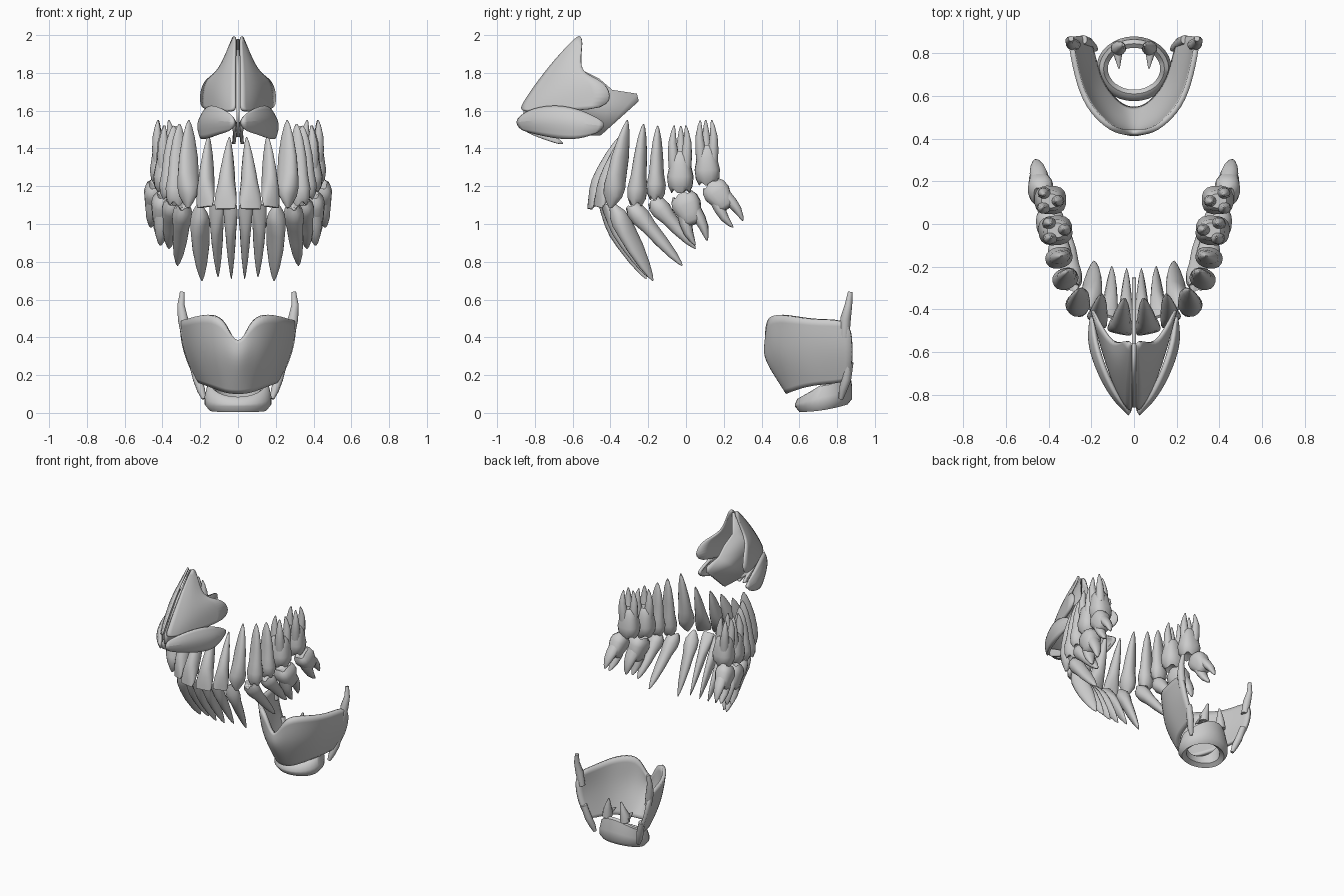
import bpy, bmesh, math
from mathutils import Vector as V

if "Cube" in bpy.data.objects:
    bpy.data.objects.remove(bpy.data.objects["Cube"])


def finish(name, bm, mirror=True, subsurf=0, thick=0):
    bmesh.ops.recalc_face_normals(bm, faces=bm.faces)
    me = bpy.data.meshes.new(name)
    bm.to_mesh(me)
    bm.free()
    ob = bpy.data.objects.new(name, me)
    bpy.context.collection.objects.link(ob)
    for p in me.polygons:
        p.use_smooth = True
    if mirror:
        m = ob.modifiers.new("mirror", 'MIRROR')
        m.merge_threshold = 0.002
    if subsurf:
        m = ob.modifiers.new("subsurf", 'SUBSURF')
        m.levels = m.render_levels = subsurf
    if thick:
        m = ob.modifiers.new("solid", 'SOLIDIFY')
        m.thickness, m.offset = thick, 0
    bpy.ops.object.select_all(action='DESELECT')
    bpy.context.view_layer.objects.active = ob
    ob.select_set(True)
    bpy.ops.object.shade_smooth_by_angle(angle=math.radians(50))
    return ob


def loft(bm, secs, n=14, power=1.0):
    """secs: (centre, side vector, depth vector, cusp vector)"""
    def sgn(v):
        return math.copysign(abs(v) ** power, v)
    rings = []
    for c, s, d, cusp in secs:
        ring = []
        for i in range(n):
            a = 2 * math.pi * (i + .5) / n
            ring.append(bm.verts.new(c + s * sgn(math.cos(a)) + d * sgn(math.sin(a))
                                     + cusp * -math.cos(4 * a)))
        rings.append(ring)
    for r, q in zip(rings, rings[1:]):
        for i in range(n):
            j = (i + 1) % n
            bm.faces.new((r[i], r[j], q[j], q[i]))
    bm.faces.new(rings[0])
    bm.faces.new(rings[-1])


def tube(bm, pts, radii, side=V((1, 0, 0)), flat=1.0):
    pts = [V(p) for p in pts]
    secs = []
    for i, (p, r) in enumerate(zip(pts, radii)):
        ax = (pts[min(i + 1, len(pts) - 1)] - pts[max(i - 1, 0)]).normalized()
        s = (side - ax * side.dot(ax)).normalized()
        secs.append((p, s * r, ax.cross(s) * r * flat, V()))
    loft(bm, secs, 10)


def patch(name, rows, thick, mirror=True):
    bm = bmesh.new()
    vs = [[bm.verts.new(p) for p in r] for r in rows]
    for r, q in zip(vs, vs[1:]):
        for i in range(len(r) - 1):
            bm.faces.new((r[i], r[i + 1], q[i + 1], q[i]))
    return finish(name, bm, mirror, 2, thick)


# Tooth shape: position along the axis, width, depth, cusp height
SHAPES = {
    "incisor": [(0, .9, .15, 0), (.08, 1, .4, 0), (.22, .92, .8, 0), (.36, .75, 1, 0),
                (.52, .64, .95, 0), (.75, .42, .7, 0), (.92, .2, .36, 0), (1, .05, .08, 0)],
    "canine": [(0, .15, .12, 0), (.05, .5, .35, 0), (.14, .95, .7, 0), (.24, 1, .95, 0),
               (.38, .78, 1, 0), (.58, .65, .92, 0), (.8, .42, .62, 0), (.94, .2, .3, 0), (1, .05, .06, 0)],
    "premolar": [(.06, .2, .2, 0), (.01, .6, .62, .025), (.08, .92, .9, 0), (.2, 1, 1, 0),
                 (.36, .76, .85, 0), (.6, .62, .75, 0), (.82, .42, .52, 0), (.95, .2, .25, 0), (1, .05, .06, 0)],
    "molar": [(.09, .25, .25, 0), (.02, .68, .68, .03), (.1, .92, .92, 0), (.24, 1, 1, 0),
              (.42, .8, .85, 0), (.55, .72, .75, 0), (.62, .5, .5, 0)],
}


def tooth(name, kind, face, crown, root, w, d, roots=()):
    crown, root = V(crown), V(root)
    ax = root - crown
    length = ax.length
    u = ax.normalized()
    f = math.radians(face)
    s = V((math.cos(f), math.sin(f), 0))
    s = (s - u * s.dot(u)).normalized()
    t = u.cross(s)
    if t.dot(V((math.sin(f), -math.cos(f), 0))) < 0:
        t = -t
    bm = bmesh.new()
    loft(bm, [(crown + ax * k, s * a * w / 2, t * b * d / 2, u * c * length)
              for k, a, b, c in SHAPES[kind]], 16, .75 if kind == "molar" else .9)
    for i, j in roots:
        secs = []
        for k, spread, r in ((.36, .42, .26), (.55, .5, .25), (.75, .56, .19), (.92, .5, .1), (1, .44, .03)):
            c = crown + ax * k + s * i * spread * w / 2 + t * j * spread * d / 2
            secs.append((c, s * r * w * .85, t * r * d * (1.4 if j == 0 else .85), V()))
        loft(bm, secs, 10)
    finish(name, bm)


# Upper and lower teeth, right side (mirrored to the left)
three = ((-1, .7), (1, .7), (0, -1))
two = ((-1, 0), (1, 0))
tooth("upper_central_incisor", "incisor", 12, (.068, -.51, 1.08), (.045, -.35, 1.46), .12, .1)
tooth("upper_lateral_incisor", "incisor", 32, (.175, -.465, 1.09), (.155, -.33, 1.47), .105, .095)
tooth("upper_canine", "canine", 52, (.265, -.40, 1.085), (.26, -.31, 1.55), .11, .12)
tooth("upper_first_premolar", "premolar", 68, (.325, -.265, 1.1), (.31, -.225, 1.53), .1, .125)
tooth("upper_second_premolar", "premolar", 75, (.355, -.16, 1.13), (.34, -.15, 1.52), .1, .13)
tooth("upper_first_molar", "molar", 86, (.37, -.03, 1.165), (.365, -.03, 1.52), .14, .16, three)
tooth("upper_second_molar", "molar", 92, (.39, .115, 1.205), (.4, .105, 1.55), .135, .15, three)
tooth("lower_central_incisor", "incisor", 8, (.04, -.455, 1.1), (.035, -.21, .71), .075, .09)
tooth("lower_lateral_incisor", "incisor", 25, (.115, -.435, 1.1), (.105, -.2, .72), .08, .09)
tooth("lower_canine", "canine", 48, (.205, -.395, 1.11), (.19, -.175, .7), .095, .115)
tooth("lower_first_premolar", "premolar", 64, (.29, -.295, 1.1), (.32, -.02, .78), .1, .105)
tooth("lower_second_premolar", "premolar", 72, (.345, -.175, 1.125), (.365, .05, .87), .105, .11)
tooth("lower_first_molar", "molar", 82, (.385, -.02, 1.16), (.415, .08, .9), .155, .135, two)
tooth("lower_second_molar", "molar", 86, (.43, .13, 1.215), (.462, .275, 1.0), .145, .12, two)

# Nasal septum: thin plate on the midline
bm = bmesh.new()
side = [(-.56, 1.98), (-.72, 1.82), (-.86, 1.61), (-.86, 1.54), (-.70, 1.46), (-.45, 1.47),
        (-.25, 1.65), (-.26, 1.69), (-.39, 1.71), (-.46, 1.77), (-.56, 1.82)]
bm.faces.new([bm.verts.new((0, y, z)) for y, z in side])
finish("nasal_septum", bm, mirror=False, thick=.018)

# Upper side cartilages of the nose
patch("upper_nose_cartilage", [
    [(.012, -.57, 2.0), (.022, -.555, 1.99), (.035, -.545, 1.96)],
    [(.015, -.70, 1.86), (.065, -.65, 1.85), (.10, -.57, 1.80)],
    [(.015, -.80, 1.73), (.10, -.69, 1.74), (.165, -.46, 1.77)],
    [(.015, -.86, 1.64), (.10, -.75, 1.65), (.195, -.40, 1.71)],
    [(.015, -.885, 1.59), (.10, -.76, 1.60), (.20, -.40, 1.60)]], .014)

# Lower wing cartilages of the nose, with the inner strip
patch("lower_nose_cartilage", [
    [(.02, -.87, 1.57), (.08, -.81, 1.61), (.14, -.68, 1.63), (.18, -.55, 1.60), (.19, -.44, 1.54)],
    [(.02, -.90, 1.54), (.11, -.82, 1.55), (.19, -.67, 1.55), (.225, -.53, 1.53), (.20, -.43, 1.52)],
    [(.02, -.87, 1.50), (.09, -.80, 1.48), (.16, -.67, 1.45), (.20, -.56, 1.45), (.19, -.46, 1.49)]], .02)
patch("inner_nose_strip", [
    [(.02, -.88, 1.57), (.016, -.78, 1.51), (.02, -.65, 1.44)],
    [(.02, -.88, 1.50), (.016, -.79, 1.46), (.025, -.64, 1.41)]], .018)

# Thyroid cartilage: two plates meeting at the front ridge
patch("thyroid_cartilage", [
    [(0, .43, .34), (0, .405, .29), (0, .47, .2), (0, .535, .105)],
    [(.06, .43, .47), (.07, .44, .33), (.06, .5, .2), (.06, .55, .11)],
    [(.12, .455, .525), (.14, .48, .35), (.12, .54, .22), (.11, .6, .13)],
    [(.22, .55, .515), (.22, .6, .36), (.19, .64, .23), (.16, .67, .15)],
    [(.27, .7, .49), (.26, .73, .36), (.22, .75, .24), (.19, .78, .16)],
    [(.30, .87, .50), (.29, .88, .36), (.25, .88, .25), (.21, .86, .17)]], .025)

# Thyroid horns, above and below
bm = bmesh.new()
tube(bm, [(.275, .84, .40), (.292, .845, .50), (.302, .86, .57), (.295, .87, .64)], [.025, .028, .02, .013])
tube(bm, [(.24, .865, .27), (.215, .85, .18), (.195, .83, .12), (.18, .82, .075)], [.022, .025, .022, .012])
finish("thyroid_horns", bm)

# Cricoid ring: low arch in front, tall plate at the back
bm = bmesh.new()
n, rings = 32, []
for i in range(n):
    a = 2 * math.pi * i / n
    cx, cy = math.cos(a), math.sin(a)
    back = (cy + 1) / 2
    lo = .005 + .04 * back ** 2
    hi = .085 + .07 * min(1, back * 2) + .08 * max(0, cy) ** 2
    mid = (lo + hi) / 2

    def at(r, z):
        return bm.verts.new((cx * (.135 + r), .728 + cy * (.11 + r), z))
    rings.append([at(-.012, lo + .02), at(.018, lo), at(.042, lo + .03), at(.042, mid),
                  at(.028, hi - .01), at(.008, hi), at(-.012, hi - .015)])
for i in range(n):
    r, q = rings[i], rings[(i + 1) % n]
    for j in range(7):
        k = (j + 1) % 7
        bm.faces.new((r[j], r[k], q[k], q[j]))
finish("cricoid_cartilage", bm, mirror=False)

# Arytenoid cartilages: small pyramids with a forward spur
bm = bmesh.new()
tube(bm, [(.075, .825, .215), (.07, .825, .26), (.06, .835, .31), (.05, .84, .36)], [.035, .034, .02, .006])
tube(bm, [(.08, .835, .235), (.075, .79, .24), (.07, .73, .245)], [.03, .02, .004])
finish("arytenoid_cartilages", bm)
